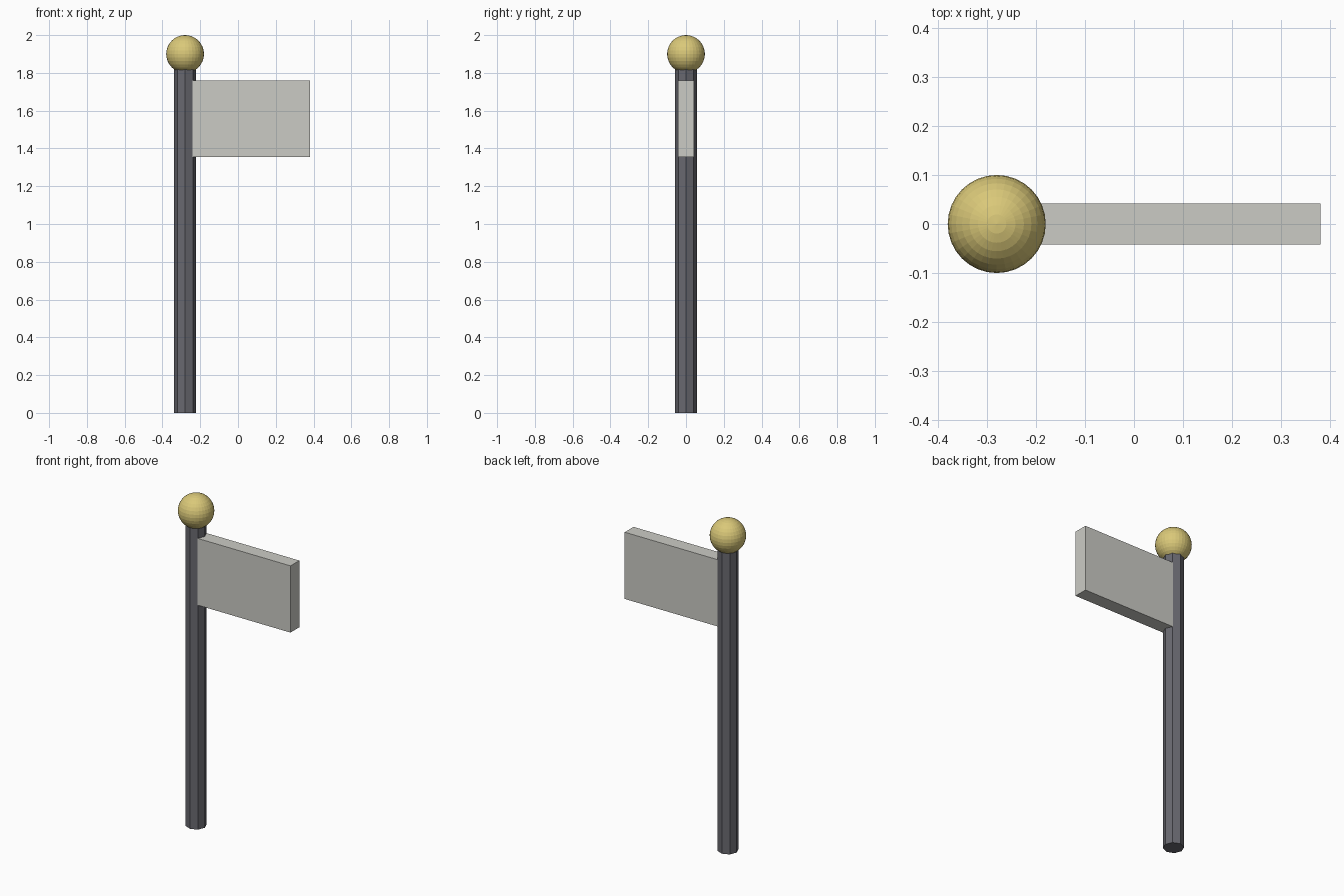
import bpy

cube = bpy.data.objects.get("Cube")
if cube:
    bpy.data.objects.remove(cube, do_unlink=True)


def material(name, rgb):
    mat = bpy.data.materials.new(name)
    mat.use_nodes = True
    color = (*rgb, 1.0)
    mat.diffuse_color = color
    for node in mat.node_tree.nodes:
        if node.type == "BSDF_PRINCIPLED":
            node.inputs["Base Color"].default_value = color
    return mat


def finish(name, mat):
    obj = bpy.context.object
    obj.name = name
    obj.data.materials.append(mat)
    return obj


POLE_X = -0.28
FLAG_END = 0.38
POLE_TOP = 1.85

# Octagonal pole with corners on the axes
bpy.ops.mesh.primitive_cylinder_add(
    vertices=8, radius=0.058, depth=POLE_TOP, location=(POLE_X, 0, POLE_TOP / 2))
finish("pole", material("dark grey", (0.14, 0.14, 0.16)))

# Faceted ball on top of the pole
bpy.ops.mesh.primitive_uv_sphere_add(
    segments=32, ring_count=16, radius=0.1, location=(POLE_X, 0, 1.9))
finish("finial_ball", material("pale gold", (0.70, 0.58, 0.19)))

# Stiff rectangular flag running out from the pole centre
bpy.ops.mesh.primitive_cube_add(
    size=1, location=((POLE_X + FLAG_END) / 2, 0, 1.557))
flag = finish("flag", material("light grey", (0.60, 0.60, 0.56)))
flag.scale = (FLAG_END - POLE_X, 0.084, 0.403)
bpy.ops.object.transform_apply(location=False, rotation=False, scale=True)
